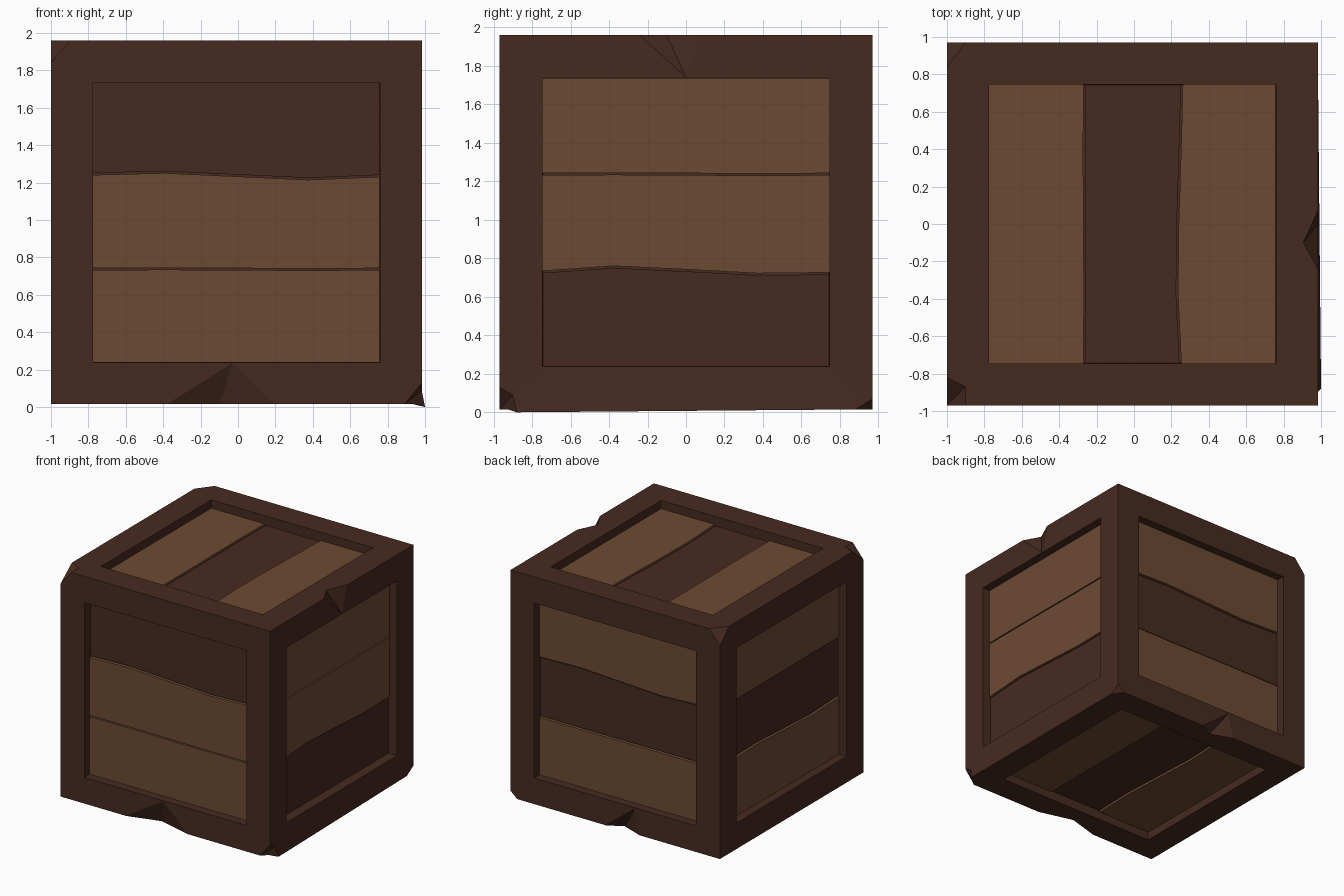
import bpy, bmesh
from mathutils import Vector

if "Cube" in bpy.data.objects:
    bpy.data.objects.remove(bpy.data.objects["Cube"])

LO = Vector((-1.0, -0.97, 0.015))
HI = Vector((0.983, 0.97, 1.96))
RIM, POCKET, GAP = 0.224, 0.10, 0.005


def material(name, rgb):
    m = bpy.data.materials.new(name)
    m.diffuse_color = (*rgb, 1)
    m.use_nodes = True
    m.node_tree.nodes["Principled BSDF"].inputs["Base Color"].default_value = m.diffuse_color
    return m


DARK = material("dark wood", (0.0610, 0.0232, 0.0145))
LIGHT = material("light wood", (0.152, 0.0685, 0.0335))


def make(name, bm, mat):
    bmesh.ops.recalc_face_normals(bm, faces=bm.faces)
    me = bpy.data.meshes.new(name)
    bm.to_mesh(me)
    bm.free()
    me.materials.append(mat)
    ob = bpy.data.objects.new(name, me)
    bpy.context.collection.objects.link(ob)
    return ob


# Crate frame: a box with a square pocket sunk into every side
bm = bmesh.new()
bmesh.ops.create_cube(bm, size=1)
for v in bm.verts:
    v.co = Vector([LO[i] + (v.co[i] + 0.5) * (HI[i] - LO[i]) for i in range(3)])
bm.normal_update()
sides = bm.faces[:]
bmesh.ops.inset_individual(bm, faces=sides, thickness=RIM, depth=0, use_even_offset=True)
bmesh.ops.inset_individual(bm, faces=sides, thickness=0.002, depth=-POCKET, use_even_offset=True)
frame = make("crate_frame", bm, DARK)


def chip(points, pivot_count):
    """Cut a tetrahedral chip; the faces through the first points stay in place."""
    pts = [Vector(p) for p in points]
    pivot = sum(pts[:pivot_count], Vector()) / pivot_count
    b = bmesh.new()
    vs = [b.verts.new(pivot + (p - pivot) * 12) for p in pts]
    for i, j, k in ((0, 1, 2), (0, 1, 3), (0, 2, 3), (1, 2, 3)):
        b.faces.new((vs[i], vs[j], vs[k]))
    cutter = make("chip_cutter", b, DARK)
    cutter.hide_render = True
    mod = frame.modifiers.new("chip", "BOOLEAN")
    mod.operation, mod.solver, mod.object = "DIFFERENCE", "EXACT", cutter
    bpy.context.view_layer.objects.active = frame
    bpy.ops.object.modifier_apply(modifier=mod.name)
    bpy.data.objects.remove(cutter)


X = HI.x
# Edge notches: two valley points, then the two ends on the edge
chip([(X, 0, 1.74), (0.905, -0.10, 1.96), (X, -0.24, 1.96), (X, 0.07, 1.96)], 2)
chip([(-0.03, -0.97, 0.235), (-0.10, -0.89, 0.015), (-0.38, -0.97, 0.015), (0.20, -0.97, 0.015)], 2)
chip([(-0.19, 0.97, 0.225), (-0.05, 0.90, 0.015), (-0.24, 0.97, 0.015), (0.08, 0.97, 0.015)], 2)
# Broken corners with a valley
chip([(-0.90, -0.87, 1.96), (-1, -0.97, 1.84), (-1, -0.82, 1.96), (-0.90, -0.97, 1.96)], 2)
chip([(X, -0.90, 0.09), (0.89, -0.97, 0.015), (X, -0.97, 0.13), (X, -0.88, 0.015)], 2)
# Broken corners with one flat cut: three points, then the corner
chip([(-1, 0.84, 1.96), (-0.90, 0.97, 1.96), (-1, 0.97, 1.84), (-1, 0.97, 1.96)], 3)
chip([(X, 0.88, 0.015), (0.92, 0.97, 0.015), (X, 0.97, 0.07), (X, 0.97, 0.015)], 3)

# Splinter bent outwards at the bottom front right corner
tip = Vector((X, -0.88, 0.015))
min(frame.data.vertices, key=lambda v: (v.co - tip).length).co = (1.0, -0.88, 0.0)


# Planks: three per side, with wavy seams
def plank(name, n, sign, u, v, low, high, depth, mat):
    a, b_ = LO[u] + RIM - 0.002, HI[u] - RIM + 0.002
    us = [a + (b_ - a) * i / 4 for i in range(5)]
    outline = list(zip(us, low)) + list(zip(us[::-1], high[::-1]))
    face = HI[n] if sign > 0 else LO[n]
    b = bmesh.new()
    rings = []
    for d in (depth, POCKET + 0.01):
        ring = []
        for p, q in outline:
            co = Vector()
            co[n], co[u], co[v] = face - sign * d, p, q
            ring.append(b.verts.new(co))
        rings.append(ring)
    top, bot = rings
    for i in range(10):
        j = (i + 1) % 10
        b.faces.new((top[i], top[j], bot[j], bot[i]))
    for i in range(4):
        b.faces.new((top[i], top[i + 1], top[8 - i], top[9 - i]))
        b.faces.new((bot[i], bot[i + 1], bot[8 - i], bot[9 - i]))
    make(name, b, mat)


FLAT = [0, 0.002, 0, -0.002, 0]
WAVE = [0.008, 0.018, 0, -0.018, -0.002]
# side: normal axis, sign, along axis, across axis, lower seam, upper seam, dark plank
SIDES = {
    "front": (1, -1, 0, 2, FLAT, WAVE, 2),
    "right": (0, 1, 1, 2, [-0.008, 0.018, 0, -0.02, -0.016], FLAT, 0),
    "back": (1, 1, 0, 2, FLAT, WAVE[::-1], 1),
    "left": (0, -1, 1, 2, WAVE[::-1], FLAT, 1),
    "top": (2, 1, 1, 0, FLAT, [0, -0.018, -0.014, -0.002, 0.008], 1),
    "bottom": (2, -1, 1, 0, WAVE, FLAT, 1),
}
for side, (n, sign, u, v, seam1, seam2, dark) in SIDES.items():
    a, b = LO[v] + RIM - 0.002, HI[v] - RIM + 0.002
    s1, s2 = a + (b - a) / 3, a + (b - a) * 2 / 3
    edges = [[a] * 5, [s1 + w for w in seam1], [s2 + w for w in seam2], [b] * 5]
    for k in range(3):
        low = [e + (GAP if k > 0 else 0) for e in edges[k]]
        high = [e - (GAP if k < 2 else 0) for e in edges[k + 1]]
        plank(f"{side}_plank_{k + 1}", n, sign, u, v, low, high,
              0.08 if k == dark else 0.07, DARK if k == dark else LIGHT)
